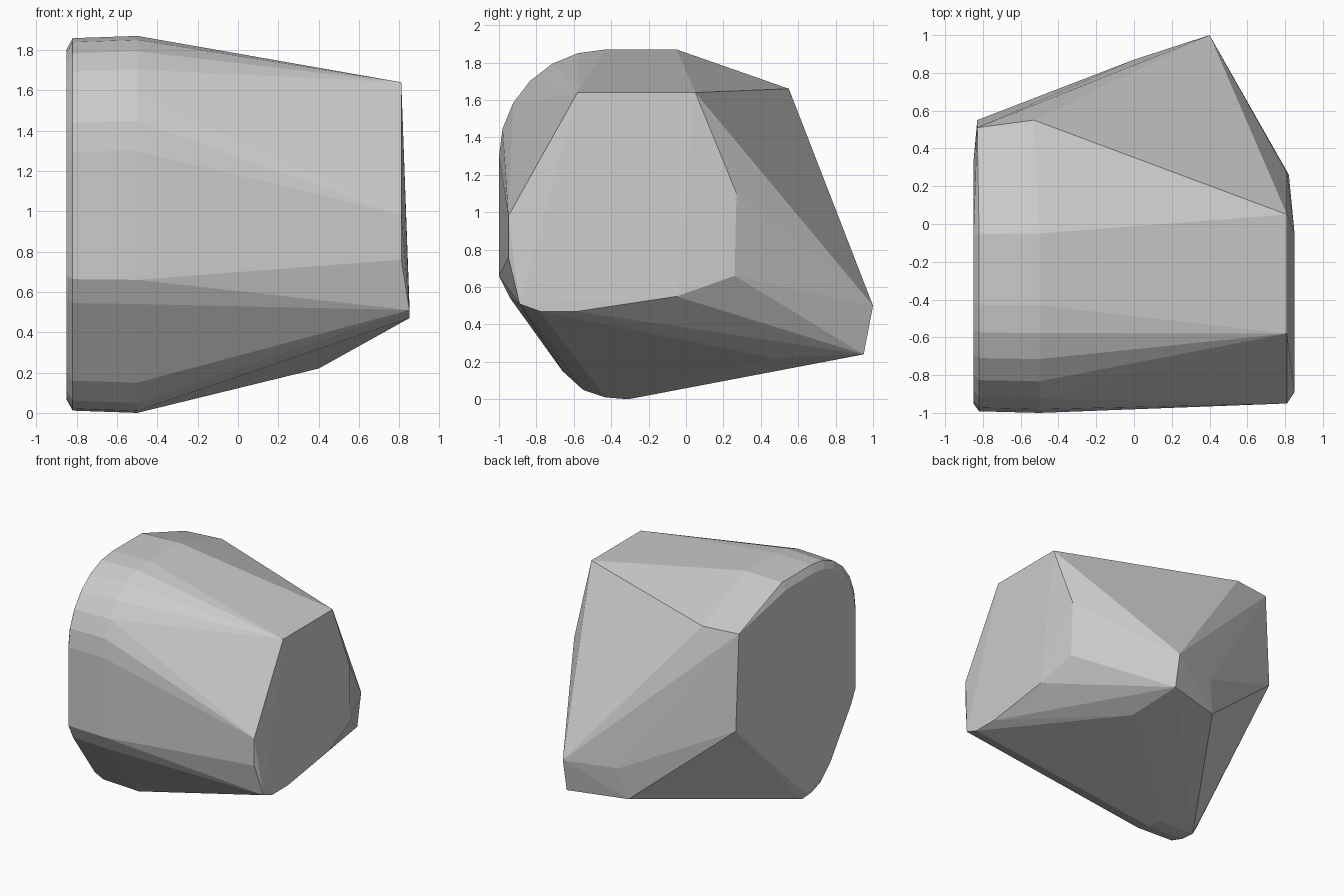
import bpy, bmesh
from math import sin, cos, radians
from mathutils import Vector

cube = bpy.data.objects.get("Cube")
if cube:
    bpy.data.objects.remove(cube, do_unlink=True)


def make_material(name, value):
    mat = bpy.data.materials.new(name)
    mat.use_nodes = True
    colour = (value, value, value, 1)
    mat.diffuse_color = colour
    mat.node_tree.nodes["Principled BSDF"].inputs["Base Color"].default_value = colour
    return mat


def rounded_profile():
    """Side outline (y, z): flat top, round upper front, chamfered belly."""
    outline = [(-.05, 1.87)]
    for step in range(7):
        angle = radians(step * 15)
        outline.append((-.43 - .57 * sin(angle), 1.3 + .57 * cos(angle)))
    outline += [(-1, .66), (-.94, .54), (-.66, .15), (-.55, .05), (-.43, .01), (-.31, 0)]
    return outline


def profile_ring(x, scale):
    """Copy of the outline at one x, shrunk towards its middle."""
    mid_y, mid_z = -.3, .93
    return [(x, mid_y + (y - mid_y) * scale, mid_z + (z - mid_z) * scale)
            for y, z in rounded_profile()]


# Rounded end: full outline, softened rim and slightly domed end face
rounded_end = profile_ring(-.5, 1) + profile_ring(-.82, .988) + profile_ring(-.85, .93)
rounded_end += [(-.85, .33, 1.5), (-.85, .33, .95)]

# Back shoulder beside the rounded end
back_shoulder = [(-.53, .55, 1.66), (-.83, .51, 1.66), (-.83, .55, .89)]

# Blunt point at the lower back
back_point = [(.4, 1, .5), (.4, .95, .24), (0, .87, .49), (-.06, .82, .24), (.4, .46, .22)]

# Narrow end: sloping flat facet
narrow_end = [(.81, -.58, 1.64), (.81, .05, 1.64), (.81, .27, 1.1), (.82, .26, .66),
              (.85, -.05, .55), (.85, -.58, .47), (.85, -.78, .47), (.85, -.89, .51),
              (.81, -.95, .76), (.81, -.95, .98)]

# Wrap all the corners in one faceted solid
bm = bmesh.new()
for corner in rounded_end + back_shoulder + back_point + narrow_end:
    bm.verts.new(Vector(corner))
bmesh.ops.convex_hull(bm, input=bm.verts[:], use_existing_faces=False)
loose = [v for v in bm.verts if not v.link_faces]
bmesh.ops.delete(bm, geom=loose, context='VERTS')

# Merge nearly coplanar triangles into clean flat facets
bmesh.ops.dissolve_limit(bm, angle_limit=radians(.5), verts=bm.verts[:], edges=bm.edges[:])
bmesh.ops.recalc_face_normals(bm, faces=bm.faces[:])

mesh = bpy.data.meshes.new("faceted_block")
bm.to_mesh(mesh)
bm.free()
mesh.materials.append(make_material("light_grey", .6))
block = bpy.data.objects.new("faceted_block", mesh)
bpy.context.collection.objects.link(block)
